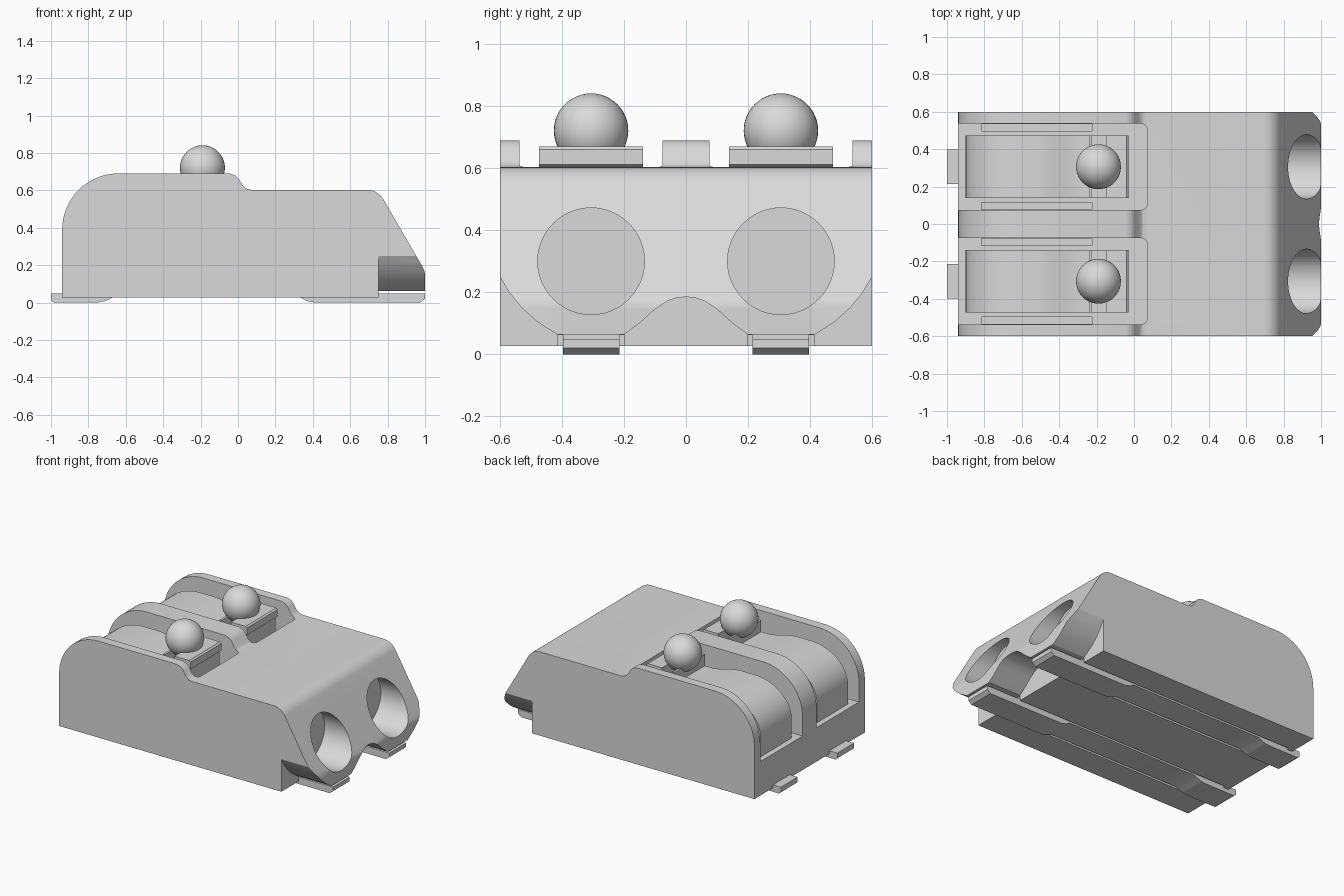
import bpy, bmesh, math
from mathutils import Vector

old = bpy.data.objects.get("Cube")
if old:
    bpy.data.objects.remove(old, do_unlink=True)

grey = bpy.data.materials.new("light grey")
grey.use_nodes = True
COL = (0.7, 0.7, 0.7, 1)
grey.diffuse_color = COL
grey.node_tree.nodes["Principled BSDF"].inputs["Base Color"].default_value = COL


def add_object(name, bm):
    bmesh.ops.recalc_face_normals(bm, faces=bm.faces)
    me = bpy.data.meshes.new(name)
    bm.to_mesh(me)
    bm.free()
    me.materials.append(grey)
    ob = bpy.data.objects.new(name, me)
    bpy.context.collection.objects.link(ob)
    return ob


def prism(name, pts, axis, a, b):
    """Extrude a profile: 'y' takes (x, z) points, 'x' takes (y, z), 'z' takes (x, y)."""
    bm = bmesh.new()
    place = {'x': lambda p: (a, p[0], p[1]), 'y': lambda p: (p[0], a, p[1]), 'z': lambda p: (p[0], p[1], a)}[axis]
    face = bm.faces.new([bm.verts.new(place(p)) for p in pts])
    ext = bmesh.ops.extrude_face_region(bm, geom=[face])
    move = Vector([(b - a) * (axis == c) for c in "xyz"])
    bmesh.ops.translate(bm, vec=move, verts=[g for g in ext["geom"] if isinstance(g, bmesh.types.BMVert)])
    return add_object(name, bm)


def arc(cx, cz, rx, rz, a0, a1, n=12):
    return [(cx + rx * math.cos(math.radians(a0 + (a1 - a0) * i / n)),
             cz + rz * math.sin(math.radians(a0 + (a1 - a0) * i / n))) for i in range(n + 1)]


def wave(x0, z0, x1, z1, n=8):
    """S-curve between two points, level at both ends."""
    return [(x0 + (x1 - x0) * i / n, z0 + (z1 - z0) * (1 - math.cos(math.pi * i / n)) / 2)
            for i in range(1, n + 1)]


def select(ob):
    bpy.ops.object.select_all(action='DESELECT')
    ob.select_set(True)
    bpy.context.view_layer.objects.active = ob


def cut(target, cutter):
    cutter.hide_render = True
    mod = target.modifiers.new("cut", 'BOOLEAN')
    mod.operation, mod.solver, mod.object = 'DIFFERENCE', 'EXACT', cutter
    select(target)
    bpy.ops.object.modifier_apply(modifier=mod.name)
    bpy.data.objects.remove(cutter, do_unlink=True)


def smooth(ob, angle=30):
    select(ob)
    bpy.ops.object.shade_smooth_by_angle(angle=math.radians(angle))


# Housing: side profile with rounded rear, stepped top and sloping nose
profile = [(-0.94, 0.027), (1.0, 0.027), (1.0, 0.15), (0.997, 0.17), (0.987, 0.19), (0.973, 0.215)]
profile += arc(0.69, 0.503, 0.1, 0.1, 30, 90, 8)
profile += [(0.07, 0.603), (0.045, 0.608), (0.025, 0.625), (0.005, 0.66), (-0.015, 0.68), (-0.045, 0.69)]
profile += arc(-0.64, 0.39, 0.3, 0.3, 90, 180, 16)
housing = prism("housing", profile, 'y', -0.6, 0.6)

# Scalloped underside of the nose, around the two wire entries
half = [(0.62, 0.275), (0.6, 0.25), (0.57, 0.2), (0.53, 0.15), (0.48, 0.105), (0.415, 0.063), (0.2, 0.063),
        (0.15, 0.1), (0.1, 0.145), (0.06, 0.172), (0.03, 0.182)]
under = half + [(0, 0.185)] + [(-y, z) for y, z in reversed(half)]
cut(housing, prism("nose_cutter", under + [(-0.62, -0.1), (0.62, -0.1)], 'x', 0.75, 1.1))

# Lever outline: curved rear, dip, groove for the knob, then a finger plate
FLOOR = 0.26
lever_pts = [(-0.9, FLOOR), (-0.9, 0.39)] + arc(-0.62, 0.39, 0.28, 0.23, 180, 90)[1:]
lever_pts += [(-0.52, 0.62)] + wave(-0.52, 0.62, -0.28, 0.58)
lever_pts += [(-0.24, 0.58), (-0.24, 0.66), (-0.225, 0.66), (-0.225, 0.6), (-0.15, 0.6), (-0.15, 0.67),
              (-0.04, 0.67), (-0.03, 0.66), (-0.03, 0.612), (-0.045, 0.605), (-0.045, FLOOR)]

for side, label in ((-1, "near"), (1, "far")):
    yc = side * 0.306
    # Lever pocket, open at the rear with rounded front corners
    plan = [(-1.0, yc - 0.23)] + arc(0.04, yc - 0.2, 0.03, 0.03, -90, 0, 5)
    plan += arc(0.04, yc + 0.2, 0.03, 0.03, 0, 90, 5) + [(-1.0, yc + 0.23)]
    cut(housing, prism("pocket_cutter", plan, 'z', FLOOR, 0.9))
    # Narrow slots in the pocket floor
    for e in (-1, 1):
        y0, y1 = sorted((yc + e * 0.192, yc + e * 0.2285))
        slot = [(-0.815, 0.2), (-0.225, 0.2), (-0.225, 0.4), (-0.815, 0.4)]
        cut(housing, prism("slot_cutter", slot, 'y', y0, y1))
    # Wire entry bore
    bore = arc(yc, 0.3, 0.172, 0.172, 0, 360, 48)[:-1]
    cut(housing, prism("bore_cutter", bore, 'x', 0.752, 1.2))
    # Channel under the base
    channel = [(yc - 0.107, -0.1), (yc + 0.107, -0.1), (yc + 0.107, 0.062), (yc - 0.107, 0.062)]
    cut(housing, prism("channel_cutter", channel, 'x', -0.9, 0.8))

    # Sprung lever
    smooth(prism(label + "_lever", lever_pts, 'y', yc - 0.168, yc + 0.168))

    # Ball knob on the lever
    bm = bmesh.new()
    bmesh.ops.create_uvsphere(bm, u_segments=40, v_segments=24, radius=0.12)
    bmesh.ops.translate(bm, vec=(-0.19, yc, 0.721), verts=bm.verts)
    smooth(add_object(label + "_knob", bm))

    # Contact rail with a foot at each end
    rail = [(-1.0, 0.048), (-1.0, 0.012), (-0.985, 0.0), (-0.75, 0.0), (-0.71, 0.008), (-0.67, 0.027),
            (0.335, 0.027), (0.37, 0.008), (0.41, 0.0), (0.975, 0.0), (1.0, 0.02), (1.0, 0.048),
            (0.75, 0.048), (0.75, 0.064), (-0.88, 0.064), (-0.88, 0.048)]
    smooth(prism(label + "_contact_rail", rail, 'y', yc - 0.091, yc + 0.091))

smooth(housing)
